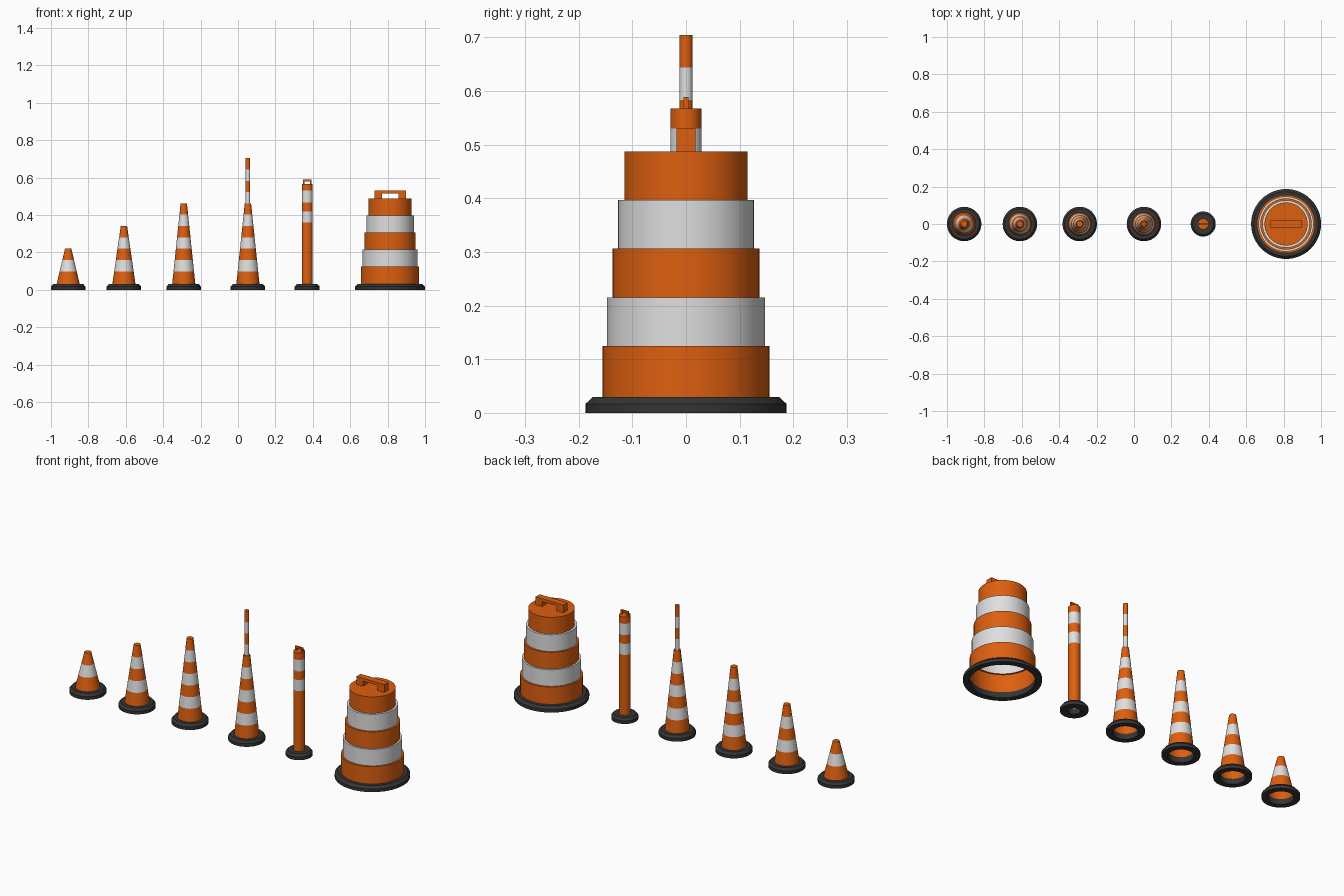
import bpy
import bmesh
import math

cube = bpy.data.objects.get("Cube")
if cube:
    bpy.data.objects.remove(cube, do_unlink=True)


def material(name, rgb):
    m = bpy.data.materials.new(name)
    m.use_nodes = True
    m.diffuse_color = (*rgb, 1)
    m.node_tree.nodes["Principled BSDF"].inputs["Base Color"].default_value = (*rgb, 1)
    return m


ORANGE = material("safety orange", (0.73, 0.115, 0.005))
WHITE = material("reflective white", (0.74, 0.74, 0.74))
RUBBER = material("black rubber", (0.035, 0.035, 0.035))


def finish(name, bm, mats, x):
    mesh = bpy.data.meshes.new(name)
    bm.to_mesh(mesh)
    bm.free()
    for m in mats:
        mesh.materials.append(m)
    ob = bpy.data.objects.new(name, mesh)
    ob.location.x = x
    bpy.context.collection.objects.link(ob)
    bpy.ops.object.select_all(action='DESELECT')
    ob.select_set(True)
    bpy.context.view_layer.objects.active = ob
    bpy.ops.object.shade_smooth_by_angle(angle=math.radians(25))


def lathe(name, x, profile, mats, colours, closed=False, sides=48):
    """Spin (radius, height) points about z; colours holds one index per profile segment."""
    bm = bmesh.new()
    rings = []
    for r, z in profile:
        if r == 0:
            rings.append([bm.verts.new((0, 0, z))] * sides)
            continue
        angles = [math.tau * i / sides for i in range(sides)]
        rings.append([bm.verts.new((r * math.cos(a), r * math.sin(a), z)) for a in angles])
    pairs = list(zip(rings, rings[1:]))
    if closed:
        pairs.append((rings[-1], rings[0]))
    for (low, high), colour in zip(pairs, colours):
        for i in range(sides):
            j = (i + 1) % sides
            corners = list(dict.fromkeys((low[i], low[j], high[j], high[i])))
            bm.faces.new(corners).material_index = colour
    finish(name, bm, mats, x)


def rubber_base(name, x, radius, bevel, hole):
    profile = [(hole, 0), (radius, 0), (radius, 0.017), (radius - bevel, 0.03), (hole, 0.03)]
    lathe(name, x, profile, [RUBBER], [0] * len(profile), closed=True)


def handle(name, x, z, half, gap, rise, opening, depth):
    """Arched grip: an upside-down U outline pushed through its depth."""
    outer = [(half, 0), (half, rise), (-half, rise), (-half, 0)]
    inner = [(-gap, 0), (-gap, opening), (gap, opening), (gap, 0)]
    bm = bmesh.new()
    face = bm.faces.new([bm.verts.new((px, -depth, z + pz)) for px, pz in outer + inner])
    moved = bmesh.ops.extrude_face_region(bm, geom=[face])["geom"]
    verts = [v for v in moved if isinstance(v, bmesh.types.BMVert)]
    bmesh.ops.translate(bm, verts=verts, vec=(0, 2 * depth, 0))
    bmesh.ops.recalc_face_normals(bm, faces=bm.faces)
    finish(name, bm, [ORANGE], x)


STRIPE = 0.0605
FOOT, TIP = 0.062, 0.017


def cone(name, x, stripes, pole_stripes=0):
    """Striped hollow cone, optionally with a striped pole on its tip."""
    rubber_base(name + "_base", x, 0.092, 0.011, FOOT)
    heights = [0.03] + [0.099 + STRIPE * i for i in range(stripes)]
    top = heights[-1]
    profile = [(FOOT + (TIP - FOOT) * (z - 0.03) / (top - 0.03), z) for z in heights]
    colours = [i % 2 for i in range(stripes)]
    if pole_stripes:
        profile += [(0.012, top + STRIPE * i) for i in range(pole_stripes + 1)]
        colours += [0] + [(i + 1) % 2 for i in range(pole_stripes)]
    profile.append((0, profile[-1][1]))
    colours.append(0)
    lathe(name + "_body", x, profile, [ORANGE, WHITE], colours)


# Row of cones, growing in height
cone("small_cone", -0.908, 3)
cone("medium_cone", -0.61, 5)
cone("large_cone", -0.29, 7)
cone("pole_cone", 0.053, 7, 4)

# Slim delineator post
POST_X = 0.37
rubber_base("post_base", POST_X, 0.067, 0.011, 0.029)
levels = [0.03, 0.36, 0.42, 0.468, 0.53, 0.567]
lathe("post_body", POST_X, [(0.029, z) for z in levels] + [(0, levels[-1])],
      [ORANGE, WHITE], [0, 1, 0, 1, 0, 0])
handle("post_handle", POST_X, 0.567, 0.023, 0.014, 0.022, 0.013, 0.005)

# Stepped traffic drum
DRUM_X = 0.813
rubber_base("drum_base", DRUM_X, 0.187, 0.014, 0.156)
steps = [0.03, 0.125, 0.215, 0.306, 0.397, 0.487]
radii = [0.156, 0.147, 0.137, 0.127, 0.115]
profile, colours = [], []
for i, r in enumerate(radii):
    profile += [(r, steps[i]), (r, steps[i + 1])]
    colours += [i % 2, i % 2]
profile.append((0, steps[-1]))
lathe("drum_body", DRUM_X, profile, [ORANGE, WHITE], colours)
handle("drum_handle", DRUM_X, 0.487, 0.084, 0.044, 0.043, 0.027, 0.018)
